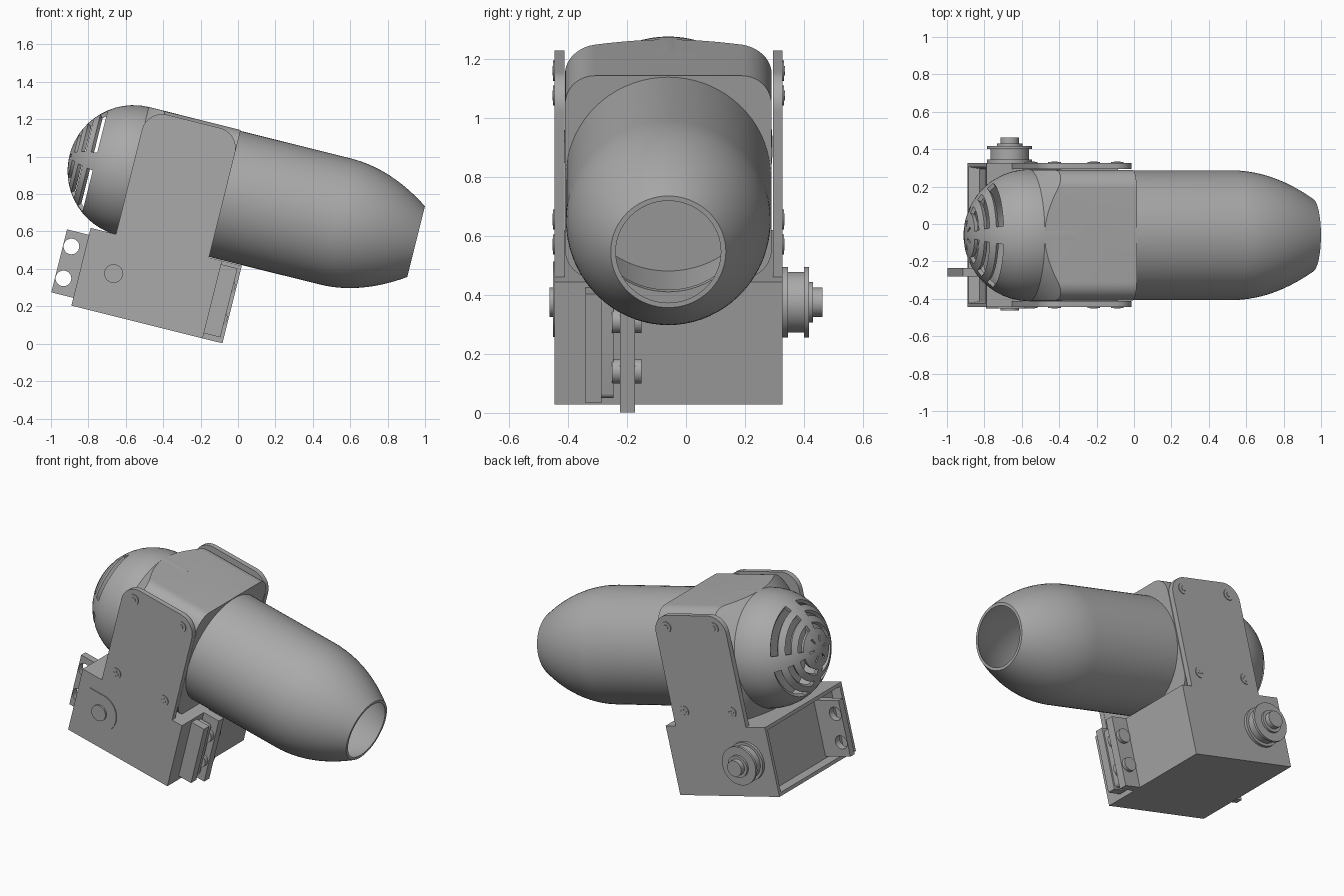
import bpy, bmesh
from math import sin, cos, pi, radians, sqrt
from mathutils import Matrix

if "Cube" in bpy.data.objects:
    bpy.data.objects.remove(bpy.data.objects["Cube"], do_unlink=True)

grey = bpy.data.materials.new("plain_grey")
grey.use_nodes = True
colour = (0.4, 0.4, 0.4, 1)
grey.diffuse_color = colour
grey.node_tree.nodes["Principled BSDF"].inputs["Base Color"].default_value = colour

TILT = Matrix.Rotation(radians(14), 4, "Y")
AXIS_Y, AXIS_Z, R = -0.06, 0.76, 0.347
BASE = -0.018
SHAFT = (-0.736, 0.203)
parts = []


def finish(name, bm):
    """Turn a bmesh built in the untilted frame into a tilted object."""
    bmesh.ops.recalc_face_normals(bm, faces=bm.faces)
    mesh = bpy.data.meshes.new(name)
    bm.to_mesh(mesh)
    bm.free()
    mesh.materials.append(grey)
    obj = bpy.data.objects.new(name, mesh)
    obj.matrix_world = TILT
    bpy.context.collection.objects.link(obj)
    parts.append(obj)
    return obj


def rounded(x0, x1, z0, z1, radii):
    """Rectangle outline, radii from lower left anticlockwise."""
    pts = []
    for i, (x, z, sx, sz) in enumerate([(x0, z0, 1, 1), (x1, z0, -1, 1), (x1, z1, -1, -1), (x0, z1, 1, -1)]):
        r = radii[i]
        if not r:
            pts.append((x, z))
            continue
        for k in range(11):
            a = pi + i * pi / 2 + k * pi / 20
            pts.append((x + sx * r + r * cos(a), z + sz * r + r * sin(a)))
    return pts


def prism(name, pts, a, b, axis="Y"):
    """Extrude an outline along y (points are x, z) or x (points are y, z)."""
    bm = bmesh.new()
    place = (lambda p, t: (p[0], t, p[1])) if axis == "Y" else (lambda p, t: (t, p[0], p[1]))
    face = bm.faces.new([bm.verts.new(place(p, a)) for p in pts])
    top = bmesh.ops.extrude_face_region(bm, geom=[face])["geom"]
    shift = (0, b - a, 0) if axis == "Y" else (b - a, 0, 0)
    bmesh.ops.translate(bm, verts=[v for v in top if isinstance(v, bmesh.types.BMVert)], vec=shift)
    return finish(name, bm)


def box(name, x0, x1, y0, y1, z0, z1):
    return prism(name, rounded(x0, x1, z0, z1, (0, 0, 0, 0)), y0, y1)


def disc(name, c, r, a, b, sides=40):
    ring = [(c[0] + r * cos(2 * pi * k / sides), c[1] + r * sin(2 * pi * k / sides)) for k in range(sides)]
    return prism(name, ring, a, b)


def lathe(name, profile, keep=lambda i, j: True, n=72):
    """Revolve (x, radius) points about the barrel axis."""
    bm = bmesh.new()
    rows = []
    for x, r in profile:
        if r < 1e-5:
            rows.append([bm.verts.new((x, AXIS_Y, AXIS_Z))] * n)
        else:
            rows.append([bm.verts.new((x, AXIS_Y + r * sin(2 * pi * k / n), AXIS_Z + r * cos(2 * pi * k / n)))
                         for k in range(n)])
    for i in range(len(rows) - 1):
        for j in range(n):
            k = (j + 1) % n
            if keep(i, j):
                loop = dict.fromkeys([rows[i][j], rows[i][k], rows[i + 1][k], rows[i + 1][j]])
                bm.faces.new(list(loop))
    return finish(name, bm)


def bake(obj):
    """Apply the modifiers of an object."""
    bpy.context.view_layer.update()
    graph = bpy.context.evaluated_depsgraph_get()
    mesh = bpy.data.meshes.new_from_object(obj.evaluated_get(graph))
    obj.modifiers.clear()
    obj.data = mesh


def combine(obj, tool, operation):
    mod = obj.modifiers.new("shape", "BOOLEAN")
    mod.operation, mod.object, mod.solver = operation, tool, "EXACT"
    bake(obj)
    parts.remove(tool)
    bpy.data.objects.remove(tool, do_unlink=True)


# Hollow barrel with a curved taper to the open nose
def taper(x):
    return R - 0.152 * max(0, (x - 0.345) / 0.447) ** 2


stations = [-0.3, 0.345] + [0.345 + 0.447 * k / 14 for k in range(1, 15)]
outer = [(x, taper(x)) for x in stations]
inner = [(x, taper(x) - 0.017) for x in reversed(stations)]
lathe("barrel", outer + inner + [(-0.25, 0)])
lathe("barrel_inner_ring", [(0.2, 0.34), (0.2, 0.28), (0.23, 0.28), (0.23, 0.34)])

# Vented rear dome: rings of quarter slots and small holes round the pole
angles = [0, 7, 13, 20, 26, 33, 39, 46, 53, 60, 67, 74, 82, 90]
slots = {3, 5, 7}


def solid(i, j):
    if i == 1:
        return j % 12 not in (5, 6)
    return not (i in slots and 2 <= j % 18 <= 15)


DOME = 0.353
dome = lathe("rear_dome", [(-0.765 - DOME * cos(radians(a)), DOME * sin(radians(a))) for a in angles]
             + [(-0.6, DOME)], solid)
shell = dome.modifiers.new("wall", "SOLIDIFY")
shell.thickness, shell.offset = 0.022, -1
bake(dome)

# Square hood round the barrel, its rear corners trimmed by a cone
hood = prism("hood", rounded(-0.41, 0.29, 0.405, 1.112, [0.1] * 4), -0.775, -0.262, "X")
cone = lathe("hood_trim", [(-0.78, 0), (-0.78, 0.34), (-0.58, 0.56), (-0.2, 0.56), (-0.2, 0)])
combine(hood, cone, "INTERSECT")

# Side plates with four screws each
for side, y, out in (("right", -0.412, -1), ("left", 0.294, 1)):
    face = y + out * 0.033
    prism(side + "_side_plate", rounded(-0.775, -0.262, 0.38, 1.096, (0, 0, 0.11, 0.11)), y, face)
    for x in (-0.693, -0.347):
        for z in (0.502, 1.022):
            disc(side + "_screw_head", (x, z), 0.034, face - out * 0.01, face + out * 0.005, 24)
            if z < 1:
                for w, h in ((0.02, 0.005), (0.005, 0.02)):
                    box(side + "_screw_cross", x - w, x + w, face, face + out * 0.007, z - h, z + h)
            else:
                disc(side + "_screw_socket", (x, z), 0.017, face, face + out * 0.008, 6)

# Base housing with a recessed rear panel
bm = bmesh.new()
bmesh.ops.create_cube(bm, size=1)
bmesh.ops.scale(bm, vec=(0.724, 0.772, 0.41 - BASE), verts=bm.verts)
bmesh.ops.translate(bm, vec=(-0.552, -0.059, (0.41 + BASE) / 2), verts=bm.verts)
bm.normal_update()
rear = [f for f in bm.faces if f.normal.x < -0.9]
bmesh.ops.inset_region(bm, faces=rear, thickness=0.03)
bmesh.ops.inset_region(bm, faces=rear, thickness=0.015, depth=-0.06)
finish("base_housing", bm)

# Rear mounting tab with two holes
HOLES = (0.113, 0.289)
tab = prism("rear_tab", rounded(-1.035, -0.84, 0.025, 0.372, (0, 0, 0, 0)), -0.28, -0.236)
for z in HOLES:
    combine(tab, disc("tab_cutter", (-0.99, z), 0.042, -0.4, -0.1, 32), "DIFFERENCE")

# Front mounting plates and bolts
box("front_outer_plate", -0.2, -0.1, -0.34, -0.287, 0.01, 0.39)
prism("front_middle_plate", rounded(-0.2, -0.11, 0.02, 0.375, [0.02] * 4), -0.287, -0.245)
box("front_flange", -0.2, -0.081, -0.224, -0.172, BASE, 0.41)
for z in HOLES:
    disc("front_bolt", (-0.13, z), 0.042, -0.25, -0.15, 28)

# Pivot on the right side: slotted boss and shaft end
x, z = SHAFT
prism("pivot_boss", rounded(x - 0.1, x + 0.118, z - 0.118, z + 0.118, (0, 0.117, 0.117, 0)), -0.44, -0.451)
disc("pivot_shaft", SHAFT, 0.05, -0.44, -0.462)

# Pulley on the left side
for name, r, a, b in (("inner_flange", 0.12, 0.32, 0.345), ("drum", 0.103, 0.34, 0.402),
                      ("outer_flange", 0.12, 0.4, 0.416), ("collar", 0.068, 0.41, 0.43),
                      ("shaft", 0.05, 0.42, 0.462)):
    disc("pulley_" + name, SHAFT, r, a, b, 48)

# Smooth the round surfaces and keep hard edges
bpy.ops.object.select_all(action="DESELECT")
for obj in parts:
    obj.select_set(True)
bpy.context.view_layer.objects.active = parts[0]
bpy.ops.object.shade_smooth_by_angle(angle=radians(30))
